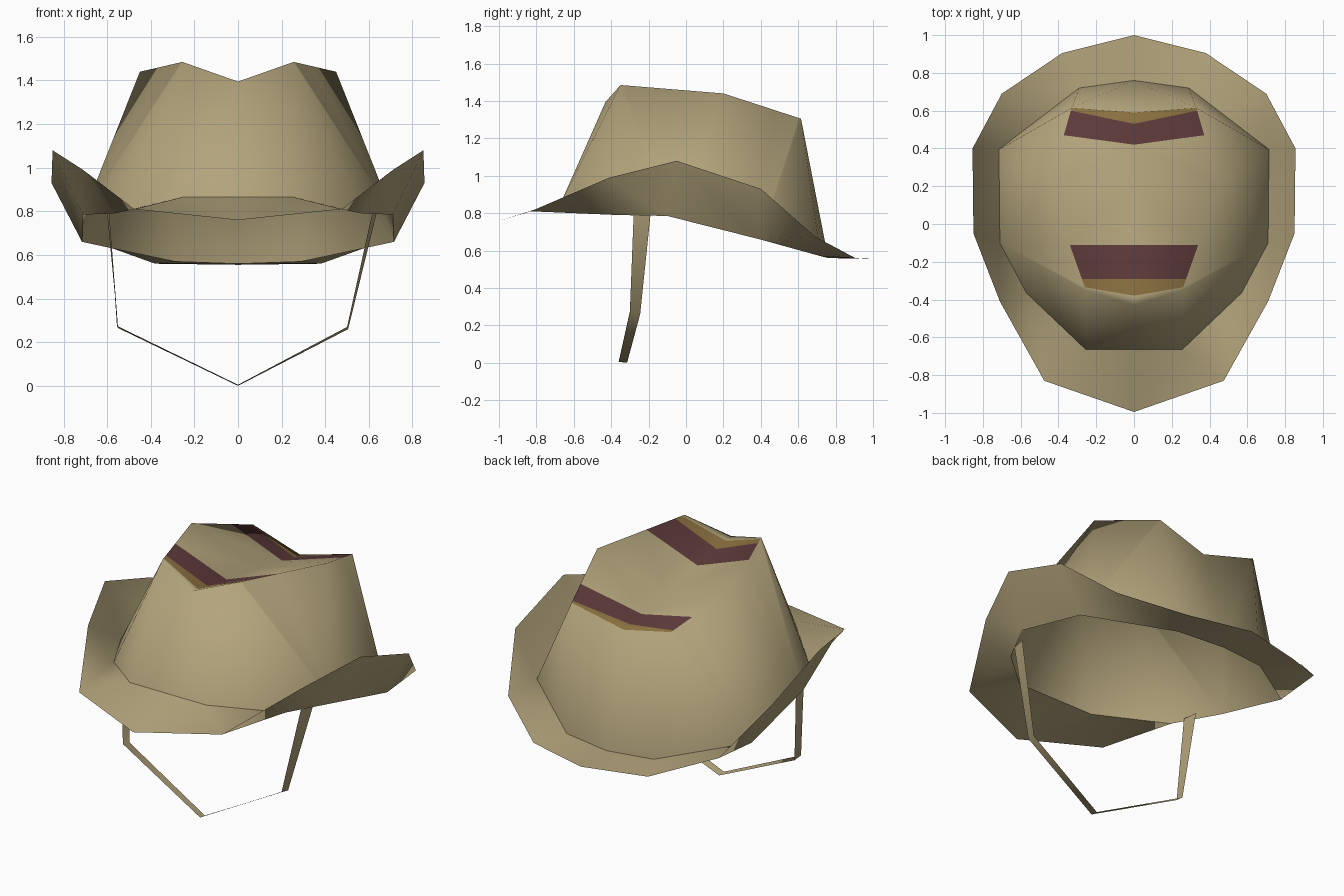
import bpy
import bmesh
from mathutils import Vector

if "Cube" in bpy.data.objects:
    bpy.data.objects.remove(bpy.data.objects["Cube"], do_unlink=True)


def make_material(name, rgb):
    mat = bpy.data.materials.new(name)
    mat.use_nodes = True
    mat.diffuse_color = (*rgb, 1)
    mat.node_tree.nodes["Principled BSDF"].inputs["Base Color"].default_value = (*rgb, 1)
    return mat


TAN, GOLD, PURPLE = 0, 1, 2
materials = [make_material("tan_felt", (.45, .37, .20)),
             make_material("gold_trim", (.25, .16, .05)),
             make_material("dark_purple_band", (.11, .042, .043))]


def build(name, faces, pivot, mirror=True):
    """Make a smooth sheet from (points, colour) faces, turned away from a pivot."""
    bm = bmesh.new()
    for points, colour in faces:
        face = bm.faces.new([bm.verts.new(p) for p in points])
        face.material_index = colour
        face.smooth = True
    bm.normal_update()
    for face in bm.faces:
        if face.normal.dot(face.calc_center_median() - Vector(pivot)) < 0:
            face.normal_flip()
    bmesh.ops.remove_doubles(bm, verts=bm.verts, dist=.0005)
    mesh = bpy.data.meshes.new(name)
    bm.to_mesh(mesh)
    bm.free()
    for mat in materials:
        mesh.materials.append(mat)
    obj = bpy.data.objects.new(name, mesh)
    bpy.context.collection.objects.link(obj)
    if mirror:
        obj.modifiers.new("mirror", 'MIRROR').use_clip = True
    return obj


# Half ring where crown meets brim, front to back
base = [Vector(p) for p in [
    (0, -.665, .865), (.255, -.665, .865), (.57, -.365, .79), (.71, -.10, .785),
    (.715, .395, .66), (.29, .72, .57), (0, .76, .56)]]

# Half ring of the brim edge, front to back
rim = [Vector(p) for p in [
    (0, -.995, .76), (.475, -.83, .81), (.71, -.41, .99), (.85, -.05, 1.08),
    (.855, .40, .93), (.70, .69, .675), (.38, .905, .56), (0, 1, .555)]]

# Crown ridge corners and the creased top between them
front_peak = Vector((.255, -.35, 1.485))
side_peak = Vector((.45, .2, 1.44))
back_peak = Vector((.33, .615, 1.305))


def ridge_at(y):
    a, b = (front_peak, side_peak) if y < side_peak.y else (side_peak, back_peak)
    return a.lerp(b, (y - a.y) / (b.y - a.y))


def crease_at(y):
    return Vector((0, y, 1.395 - .17 * (y + .43)))


# Each row: ridge y, crease y, colour of the strip behind it
rows = [(-.35, -.43, TAN), (-.335, -.38, GOLD), (-.29, -.29, PURPLE), (-.11, -.11, TAN),
        (.2, .2, TAN), (.47, .42, PURPLE), (.60, .53, GOLD), (.615, .59, TAN)]
ridge = [ridge_at(r[0]) for r in rows]
crease = [crease_at(r[1]) for r in rows]

crown = []
for i in range(len(rows) - 1):
    colour = rows[i][2]
    crown.append(((ridge[i], ridge[i + 1], crease[i + 1]), colour))
    crown.append(((ridge[i], crease[i + 1], crease[i]), colour))
    foot = base[3] if i < 4 else base[4]
    crown.append(((foot, ridge[i], ridge[i + 1]), TAN))

# Crown walls
for wall in [(base[0], base[1], crease[0]), (base[1], ridge[0], crease[0]),
             (base[1], base[2], ridge[0]), (base[2], base[3], ridge[0]),
             (base[3], base[4], side_peak), (base[4], base[5], back_peak),
             (base[5], base[6], back_peak), (base[6], crease[-1], back_peak)]:
    crown.append((wall, TAN))
build("crown", crown, (0, .05, .9))

# Brim sheet, zipped between the two rings
brim = [((rim[0], base[0], base[1]), TAN)]
for i in range(7):
    inner = base[min(i + 1, 4)] if i < 5 else base[i]
    after = base[min(i + 2, 4)] if i < 4 else base[min(i + 1, 6)]
    if i == 0:
        after = inner
    elif i < 4:
        inner, after = base[i], base[i + 1]
    elif i == 4:
        after = inner = base[4]
    elif i == 5:
        inner, after = base[4], base[5]
    else:
        inner, after = base[5], base[6]
    brim.append(((rim[i], rim[i + 1], after), TAN))
    if after != inner:
        brim.append(((rim[i], after, inner), TAN))
build("brim", brim, (0, 0, -9))

# Chin strap: flat ribbon given by its front edge and back edge
strap_front = [(-.59, -.28, .79), (-.555, -.30, .275), (0, -.36, .005),
               (.50, -.30, .27), (.615, -.28, .79)]
strap_back = [(-.60, -.19, .79), (-.55, -.245, .265), (0, -.315, 0),
              (.505, -.245, .26), (.635, -.19, .79)]
strap = [((strap_front[i], strap_front[i + 1], strap_back[i + 1], strap_back[i]), TAN)
         for i in range(4)]
build("chin_strap", strap, (0, -.3, .6), mirror=False)
